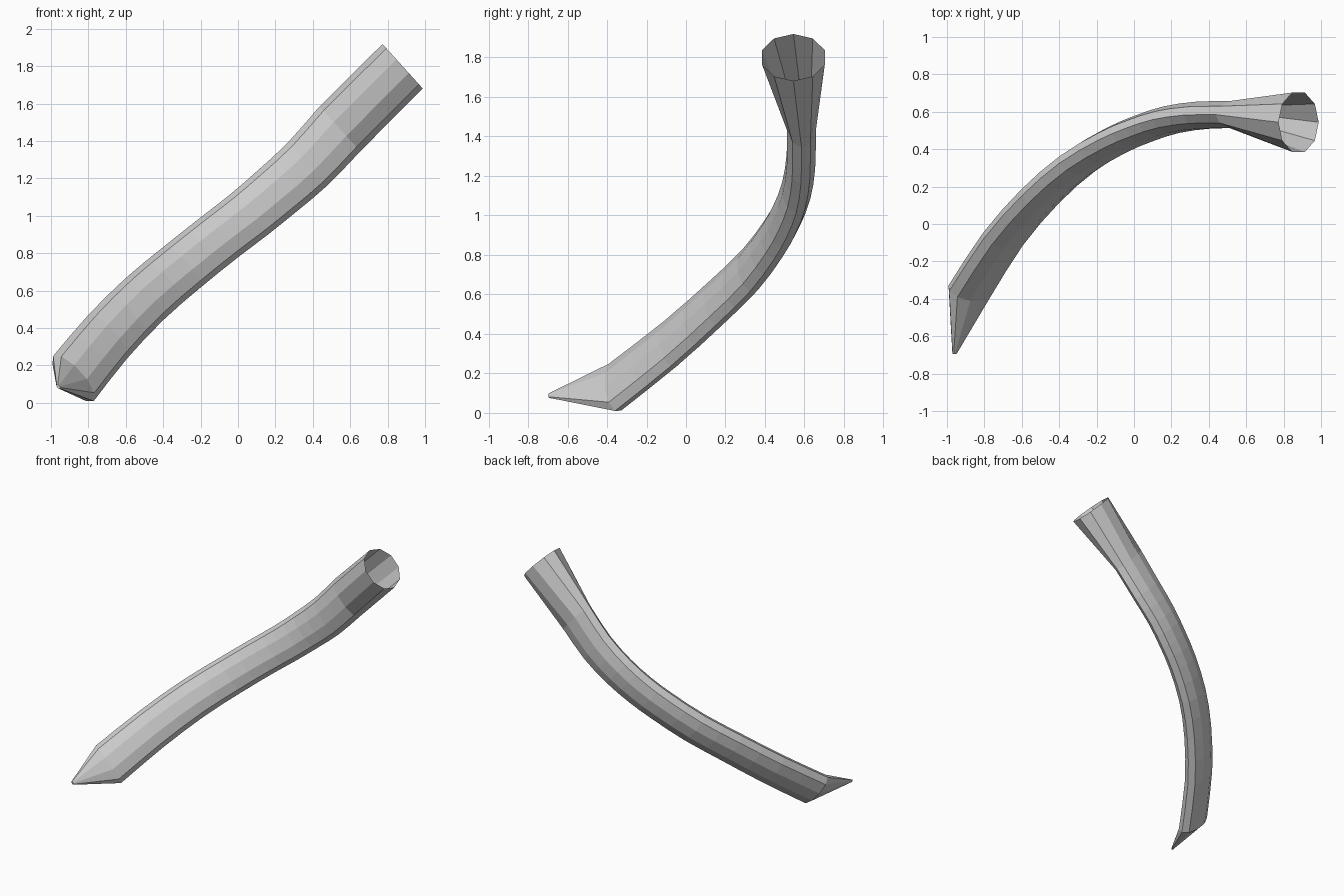
import bpy, bmesh, math
from mathutils import Vector

if "Cube" in bpy.data.objects:
    bpy.data.objects.remove(bpy.data.objects["Cube"])

SIDES = 10
WIDE = Vector((0.67, 0, -0.74)).normalized()   # wide axis of the flattened section

# centre line of the bent body, from blade end to the start of the flare
path = [Vector(p) for p in (
    (-0.88, -0.36, 0.13), (-0.70, -0.08, 0.35), (-0.50, 0.15, 0.555),
    (-0.30, 0.325, 0.725), (-0.10, 0.445, 0.885), (0.05, 0.51, 1.00),
    (0.20, 0.558, 1.125), (0.37, 0.582, 1.275), (0.545, 0.585, 1.465))]
end = Vector((0.88, 0.544, 1.80))
tip = Vector((-0.96, -0.695, 0.087))


def spline(pts, steps):
    """Catmull-Rom points through pts."""
    ext = [2 * pts[0] - pts[1]] + pts + [2 * pts[-1] - pts[-2]]
    out = []
    for a, b, c, d in zip(ext, ext[1:], ext[2:], ext[3:]):
        for k in range(steps):
            t = k / steps
            out.append(0.5 * (2 * b + (c - a) * t + (2 * a - 5 * b + 4 * c - d) * t * t
                              + (3 * b - a - 3 * c + d) * t ** 3))
    return out + [pts[-1]]


bm = bmesh.new()


def ring(centre, tangent, wide, thin):
    n = tangent.cross(WIDE).normalized() * thin
    return [bm.verts.new(centre + WIDE * wide * math.cos(a) + n * math.sin(a))
            for a in (2 * math.pi * i / SIDES for i in range(SIDES))]


# pointed blade, bent body and round open mouth
centres = spline(path, 2)
rings = [ring(tip, Vector((0.1, 1, 0.1)), 0.014, 0.008)]
for i, c in enumerate(centres):
    t = centres[min(i + 1, len(centres) - 1)] - centres[max(i - 1, 0)]
    f = i / (len(centres) - 1)
    rings.append(ring(c, t, 0.162 - 0.016 * math.sin(math.pi * f), 0.076))
rings.append(ring(end, Vector((0.74, 0, 0.67)), 0.160, 0.167))

for a, b in zip(rings, rings[1:]):
    for i in range(SIDES):
        j = (i + 1) % SIDES
        bm.faces.new((a[i], a[j], b[j], b[i]))
bm.faces.new(rings[0][::-1])
bmesh.ops.recalc_face_normals(bm, faces=bm.faces)

mesh = bpy.data.meshes.new("bent_tube")
bm.to_mesh(mesh)
bm.free()
obj = bpy.data.objects.new("bent_tube", mesh)
bpy.context.collection.objects.link(obj)
